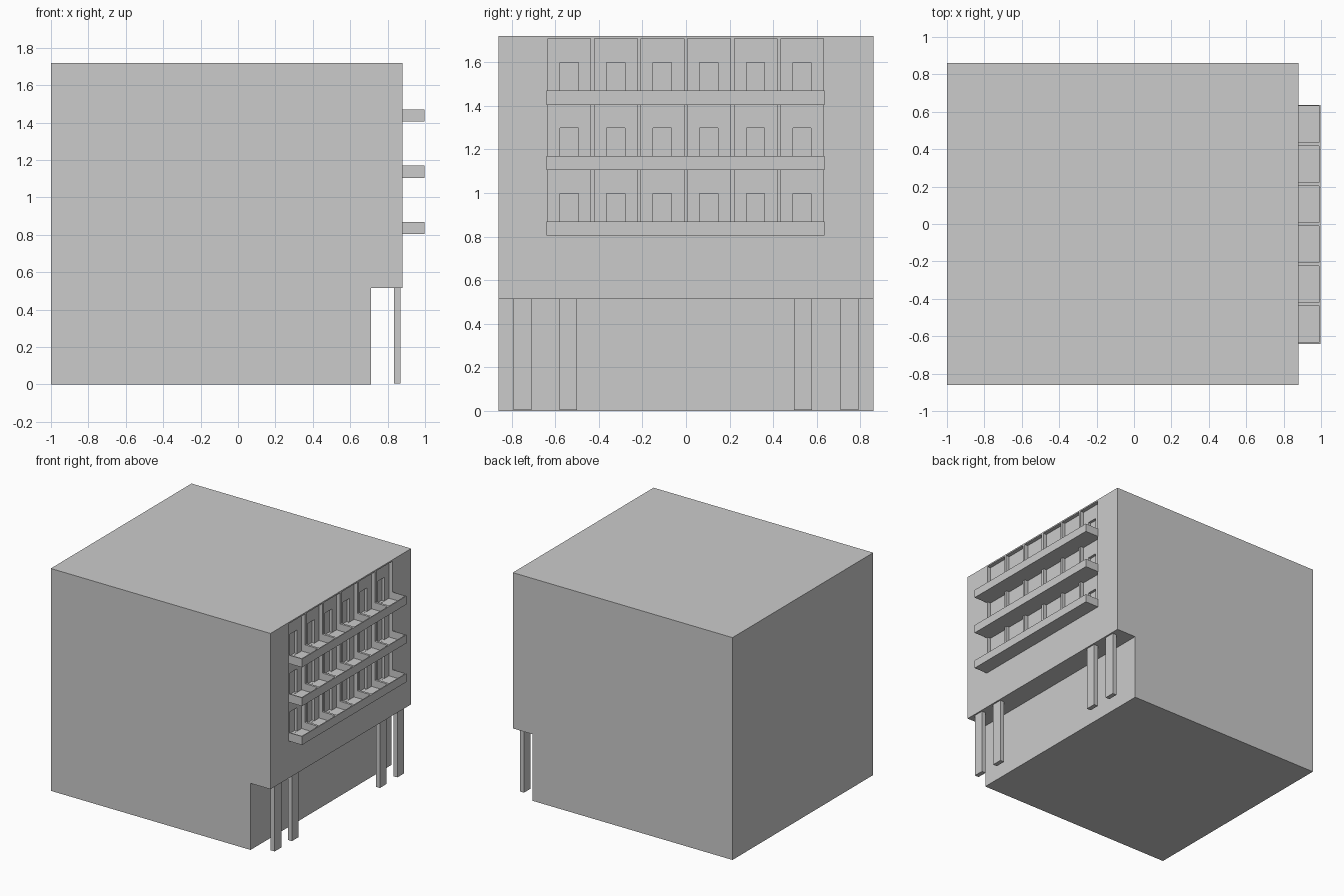
import bpy, bmesh

if "Cube" in bpy.data.objects:
    bpy.data.objects.remove(bpy.data.objects["Cube"])

FACE = 0.88                      # x of the balcony facade
BASES = [0.805, 1.105, 1.405]    # underside of each balcony
BAYS = [-0.535 + 0.2136 * i for i in range(6)]


def boxes(name, spans):
    """One object made of axis-aligned boxes (x0, x1, y0, y1, z0, z1)."""
    bm = bmesh.new()
    for x0, x1, y0, y1, z0, z1 in spans:
        geo = bmesh.ops.create_cube(bm, size=1)
        for v in geo["verts"]:
            v.co = (x1 if v.co.x > 0 else x0,
                    y1 if v.co.y > 0 else y0,
                    z1 if v.co.z > 0 else z0)
    mesh = bpy.data.meshes.new(name)
    bm.to_mesh(mesh)
    bm.free()
    ob = bpy.data.objects.new(name, mesh)
    bpy.context.collection.objects.link(ob)
    return ob


def cut(ob, spans):
    """Subtract boxes from an object, then drop the cutter."""
    cutter = boxes("cutter", spans)
    cutter.hide_render = True
    mod = ob.modifiers.new("cut", "BOOLEAN")
    mod.operation = "DIFFERENCE"
    mod.solver = "EXACT"
    mod.object = cutter
    bpy.context.view_layer.objects.active = ob
    bpy.ops.object.modifier_apply(modifier=mod.name)
    bpy.data.objects.remove(cutter, do_unlink=True)


# Main block with the open ground-floor arcade
building = boxes("building_block", [(-1, FACE, -0.86, 0.86, 0, 1.72)])
cut(building, [(0.71, 1.2, -1, 1, -0.1, 0.515)])

# Recessed bays, then a deeper doorway in each
cut(building, [(FACE - 0.03, 1.1, y - 0.098, y + 0.098, z + 0.01, z + 0.304)
               for z in BASES for y in BAYS])
cut(building, [(FACE - 0.05, FACE - 0.01, y - 0.043, y + 0.041, z + 0.011, z + 0.193)
               for z in BASES for y in BAYS])

# Balcony trays divided into one cell per bay
for i, z in enumerate(BASES):
    tray = boxes(f"balcony_{i + 1}", [(FACE, 0.997, -0.641, 0.636, z, z + 0.065)])
    cut(tray, [(FACE - 0.05, 0.989, y - 0.098, y + 0.098, z + 0.01, z + 0.2)
               for y in BAYS])

# Arcade pillars
for i, y in enumerate([-0.75, -0.54, 0.536, 0.75]):
    boxes(f"pillar_{i + 1}", [(0.833, 0.868, y - 0.041, y + 0.041, 0.004, 0.515)])
